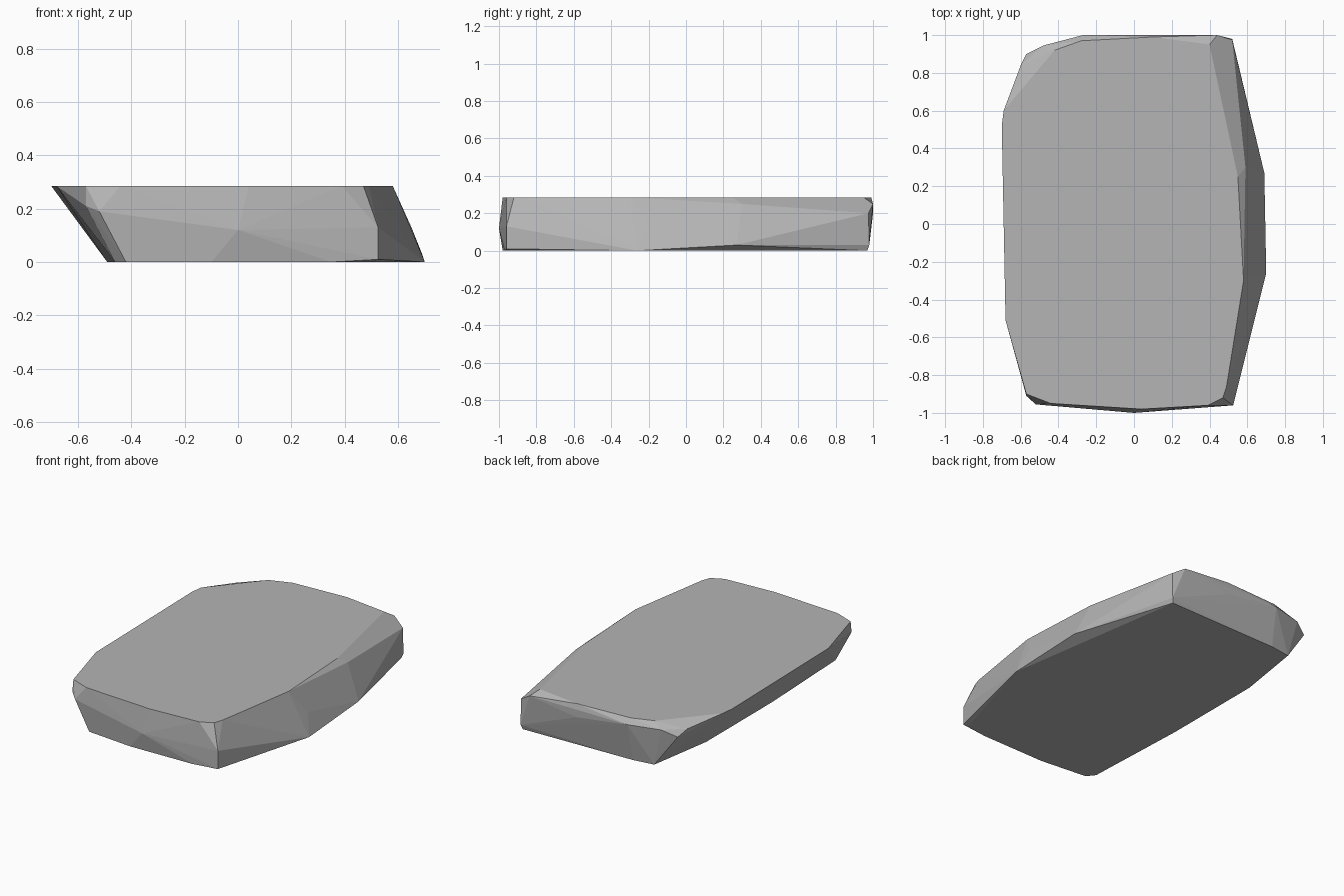
import bpy
import bmesh
import math

# Remove the default object only
default_cube = bpy.data.objects.get("Cube")
if default_cube:
    bpy.data.objects.remove(default_cube, do_unlink=True)

HEIGHT = 0.285


def make_material(name, colour):
    """One flat colour, visible in the viewport and in a render."""
    material = bpy.data.materials.new(name)
    material.use_nodes = True
    material.diffuse_color = colour
    shader = material.node_tree.nodes["Principled BSDF"]
    shader.inputs["Base Color"].default_value = colour
    shader.inputs["Roughness"].default_value = 0.9
    return material


def ring_at(outline, height):
    """Lift a flat outline to the given height."""
    return [(x, y, height) for x, y in outline]


def hull_object(name, points, material):
    """Wrap the points in a faceted convex shell."""
    bm = bmesh.new()
    for point in points:
        bm.verts.new(point)
    result = bmesh.ops.convex_hull(bm, input=bm.verts[:])
    unused = set(result["geom_interior"]) | set(result["geom_unused"])
    loose = [item for item in unused if isinstance(item, bmesh.types.BMVert)]
    bmesh.ops.delete(bm, geom=loose, context="VERTS")
    # Merge coplanar triangles into clean facets
    bmesh.ops.dissolve_limit(bm, angle_limit=math.radians(1),
                             verts=bm.verts[:], edges=bm.edges[:])
    bmesh.ops.recalc_face_normals(bm, faces=bm.faces[:])
    mesh = bpy.data.meshes.new(name)
    bm.to_mesh(mesh)
    bm.free()
    mesh.materials.append(material)
    stone = bpy.data.objects.new(name, mesh)
    bpy.context.collection.objects.link(stone)
    return stone


# Flat upper face, leaning out over the right-hand side
top_outline = [
    (-0.7, 0.52), (-0.69, 0), (-0.68, -0.51), (-0.57, -0.9), (-0.44, -0.95),
    (0.04, -0.98), (0.39, -0.96), (0.47, -0.92), (0.49, -0.86), (0.58, -0.3),
    (0.55, 0.25), (0.43, 0.81), (0.4, 0.95), (0.1, 0.99), (-0.28, 0.97),
    (-0.42, 0.92), (-0.69, 0.6),
]

# Flat underside
base_outline = [
    (0.7, -0.26), (0.51, 0.97), (-0.28, 0.95), (-0.42, 0.93), (-0.49, 0.49),
    (-0.49, -0.2), (-0.46, -0.9), (-0.42, -0.95), (-0.1, -0.98),
    (0.35, -0.97), (0.5, -0.94),
]

# Chipped corners and bulges around the side wall
wall_points = [
    (0.525, -0.96, 0.01), (0.525, -0.96, 0.13), (0.65, -0.2, 0.13),
    (0.69, 0.27, 0.03), (0.59, 0.3, 0.25), (0.52, 0.98, 0.03),
    (0.52, 0.975, 0.2), (0.44, 1, 0.25), (0.1, 1, 0.2), (-0.27, 1, 0.25),
    (-0.48, 0.945, 0.25), (-0.57, 0.9, 0.21), (-0.6, 0.84, 0.25),
    (0, -1, 0.12), (-0.57, -0.91, 0.21), (-0.52, -0.955, 0.19),
]

grey_stone = make_material("grey stone", (0.46, 0.46, 0.46, 1))
hull_object(
    "stone_slab",
    ring_at(top_outline, HEIGHT) + ring_at(base_outline, 0) + wall_points,
    grey_stone,
)
